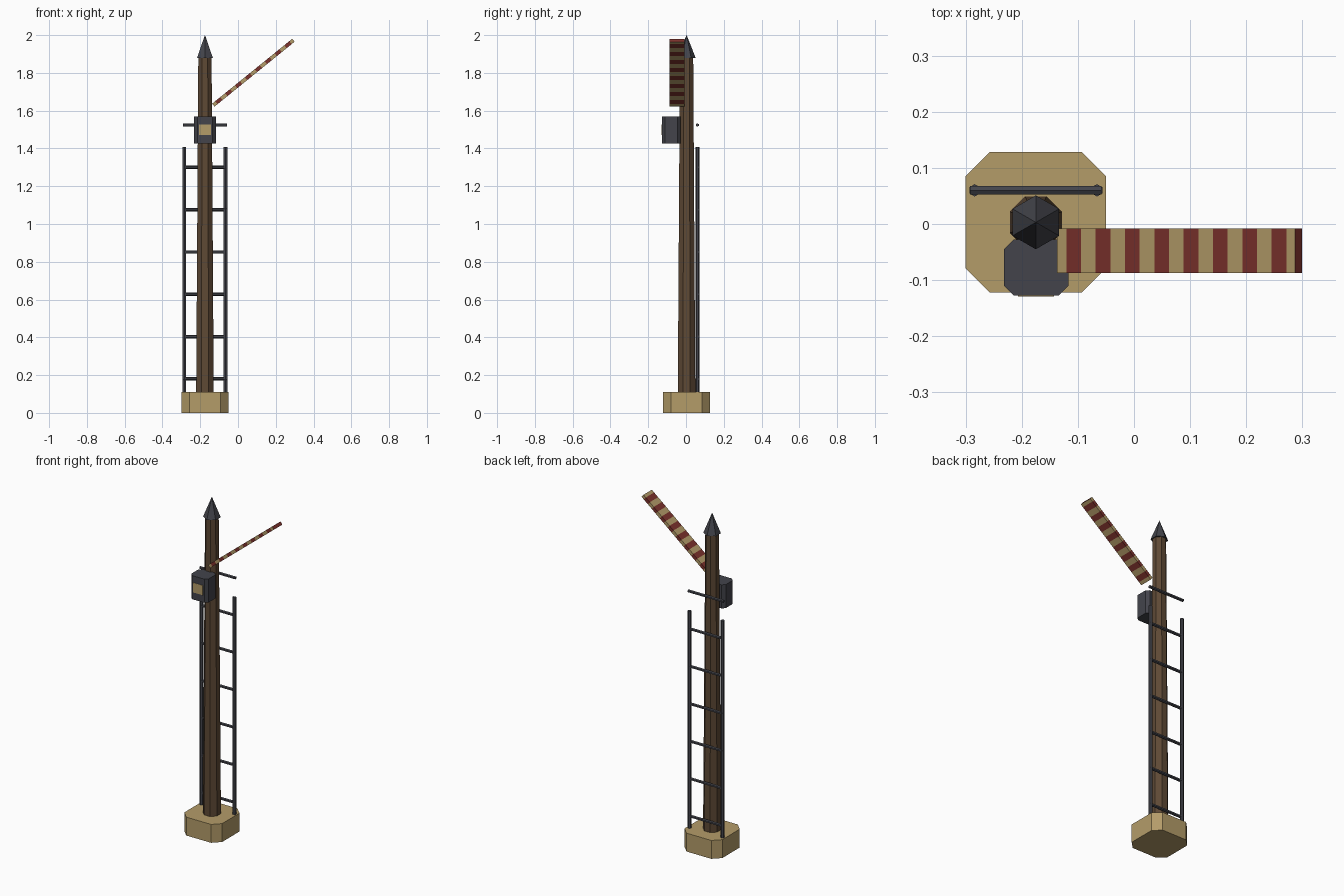
import bpy, bmesh, math
from mathutils import Vector, Matrix

if "Cube" in bpy.data.objects:
    bpy.data.objects.remove(bpy.data.objects["Cube"])

CX, CY = -0.175, 0.003   # axis of the post


def srgb(h):
    v = [int(h[i:i + 2], 16) / 255 for i in (0, 2, 4)]
    return [c / 12.92 if c <= 0.04045 else ((c + 0.055) / 1.055) ** 2.4 for c in v] + [1]


def material(name, h):
    m = bpy.data.materials.new(name)
    m.diffuse_color = srgb(h)
    m.use_nodes = True
    m.node_tree.nodes["Principled BSDF"].inputs["Base Color"].default_value = m.diffuse_color
    return m


TAN = material("tan", "B49C69")
BROWN = material("brown", "5E4935")
SLATE = material("dark slate", "43444B")
RED = material("dull red", "7C322C")


def finish(bm, name, *mats):
    bmesh.ops.recalc_face_normals(bm, faces=bm.faces)
    me = bpy.data.meshes.new(name)
    bm.to_mesh(me)
    bm.free()
    for m in mats:
        me.materials.append(m)
    ob = bpy.data.objects.new(name, me)
    bpy.context.collection.objects.link(ob)
    return ob


def rod(name, a, b, r1, r2, sides, mat, turn=0.0):
    """Tapered rod from a to b; turn spins the cross-section."""
    a, b = Vector(a), Vector(b)
    d = b - a
    bm = bmesh.new()
    bmesh.ops.create_cone(bm, cap_ends=True, segments=sides, radius1=r1, radius2=r2, depth=d.length)
    rot = d.to_track_quat('Z', 'Y').to_matrix().to_4x4()
    bm.transform(Matrix.Translation((a + b) / 2) @ rot @ Matrix.Rotation(turn, 4, 'Z'))
    return finish(bm, name, mat)


def chamfered_block(name, x0, x1, y0, y1, z0, z1, cut, mat):
    """Upright block whose four vertical corners are cut."""
    pts = [(x0 + cut, y0), (x1 - cut, y0), (x1, y0 + cut), (x1, y1 - cut),
           (x1 - cut, y1), (x0 + cut, y1), (x0, y1 - cut), (x0, y0 + cut)]
    bm = bmesh.new()
    face = bm.faces.new([bm.verts.new((x, y, z0)) for x, y in pts])
    ext = bmesh.ops.extrude_face_region(bm, geom=[face], use_keep_orig=True)
    top = [g for g in ext["geom"] if isinstance(g, bmesh.types.BMVert)]
    bmesh.ops.translate(bm, verts=top, vec=(0, 0, z1 - z0))
    return finish(bm, name, mat)


# footing
chamfered_block("footing", CX - 0.125, CX + 0.125, CY - 0.125, CY + 0.125, 0, 0.11, 0.043, TAN)

# post and pointed cap
rod("post", (CX, CY, 0.001), (CX, CY, 1.89), 0.051, 0.038, 8, BROWN, math.pi / 8)
rod("cap", (CX, CY, 1.88), (CX, CY, 2.0), 0.048, 0.0005, 6, SLATE)

# lamp box with a pale front pane
chamfered_block("lamp_box", -0.232, -0.117, -0.127, -0.028, 1.427, 1.568, 0.017, SLATE)
bm = bmesh.new()
bmesh.ops.create_cube(bm, size=1)
bm.transform(Matrix.Translation((CX, -0.1265, 1.499)) @ Matrix.Diagonal((0.064, 0.005, 0.058, 1)))
finish(bm, "lamp_pane", TAN)

# ladder on the back
for side, x in (("left", CX - 0.109), ("right", CX + 0.109)):
    rod(f"ladder_rail_{side}", (x, 0.06, 0.09), (x, 0.06, 1.408), 0.011, 0.011, 6, SLATE)
for i in range(7):
    z = 0.18 + i * 0.224
    rod(f"ladder_rung_{i + 1}", (CX - 0.117, 0.06, z), (CX + 0.117, 0.06, z), 0.009, 0.009, 6, SLATE)

# raised signal arm: a striped slab, cut at each stripe edge
LENGTH, THICK = 0.5456, 0.02
FIRST, PERIOD, STRIPE = 0.021, 0.0673, 0.0337
ang = math.radians(39)
u = Vector((math.cos(ang), 0, math.sin(ang)))
n = Vector((-math.sin(ang), 0, math.cos(ang)))
start = Vector((-0.137, 0, 1.637))
cuts = [0] + [FIRST + k * PERIOD + e for k in range(8) for e in (0, STRIPE)] + [LENGTH]
bm = bmesh.new()
rings = []
for c in cuts:
    p = start + u * c
    rings.append([bm.verts.new(p - n * t + Vector((0, y, 0)))
                  for t, y in ((0, -0.087), (0, -0.008), (THICK, -0.008), (THICK, -0.087))])
for i, (r0, r1) in enumerate(zip(rings, rings[1:])):
    for j in range(4):
        f = bm.faces.new((r0[j], r0[(j + 1) % 4], r1[(j + 1) % 4], r1[j]))
        f.material_index = i % 2
bm.faces.new(rings[0])
bm.faces.new(rings[-1]).material_index = 1
finish(bm, "signal_arm", TAN, RED)
